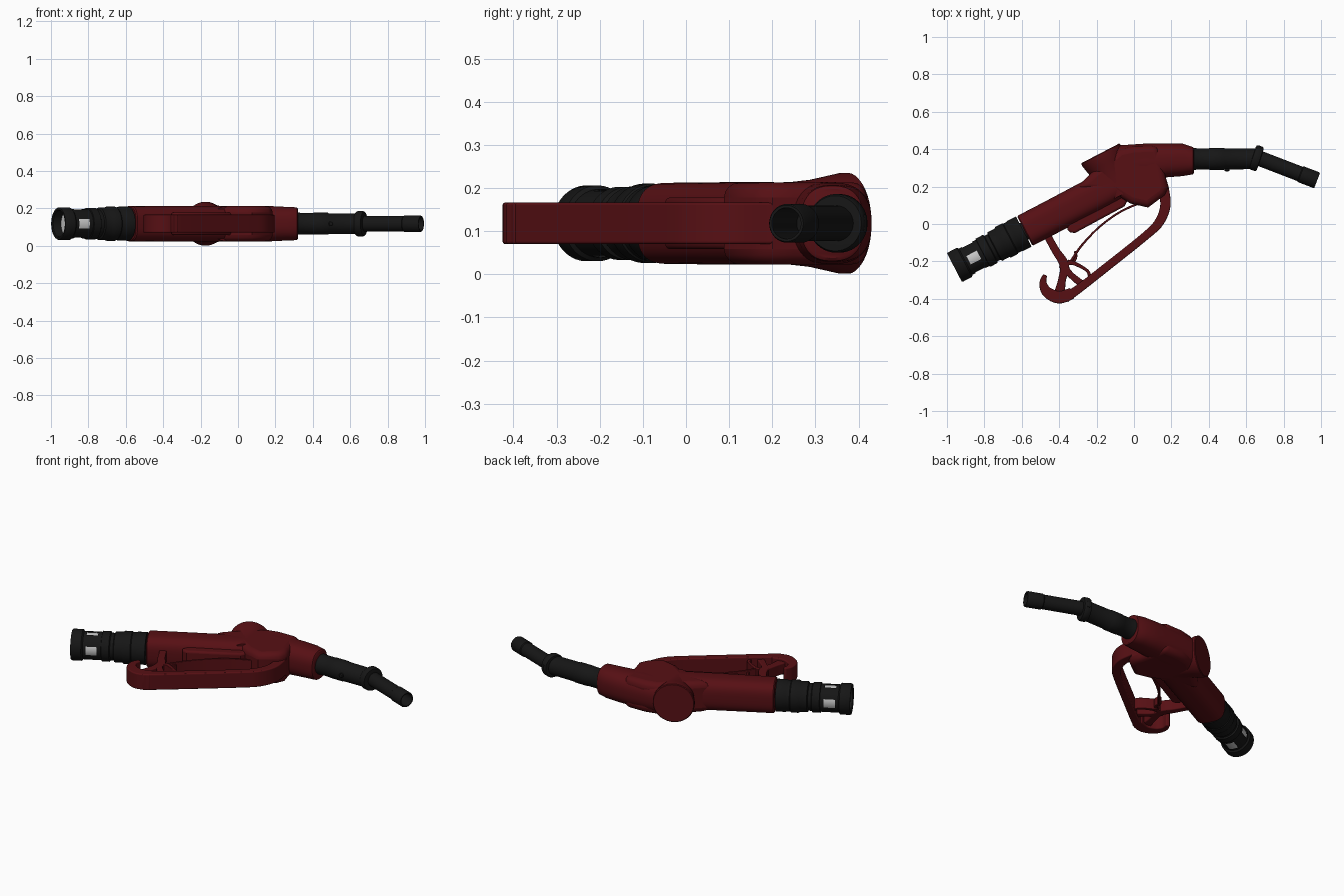
import bpy, bmesh, math
from mathutils import Vector

ZC = 0.118


def mat(name, c):
    m = bpy.data.materials.new(name)
    m.diffuse_color = (*c, 1)
    return m


RED = mat("dark_red", (0.095, 0.005, 0.007))
BLACK = mat("black", (0.008, 0.008, 0.008))


def finish(bm, name, m, bevel=0.0):
    bmesh.ops.recalc_face_normals(bm, faces=bm.faces)
    me = bpy.data.meshes.new(name)
    bm.to_mesh(me)
    bm.free()
    ob = bpy.data.objects.new(name, me)
    bpy.context.collection.objects.link(ob)
    if m:
        me.materials.append(m)
    if bevel:
        b = ob.modifiers.new("bevel", 'BEVEL')
        b.width, b.segments, b.limit_method = bevel, 4, 'ANGLE'
        b.angle_limit = math.radians(50)
    bpy.ops.object.select_all(action='DESELECT')
    ob.select_set(True)
    bpy.context.view_layer.objects.active = ob
    bpy.ops.object.shade_smooth_by_angle(angle=math.radians(35))
    return ob


def loft(name, origin, deg, sections, m, power=2.0, caps=True, n=48, windows=None):
    """Sections (t, sideways offset, half width, half height) along a flat axis."""
    a = math.radians(deg)
    d, u = Vector((math.cos(a), math.sin(a), 0)), Vector((-math.sin(a), math.cos(a), 0))
    o = Vector((*origin, ZC))
    bm = bmesh.new()
    rings = []
    for t, off, w, h in sections:
        ring = []
        for i in range(n):
            q = 2 * math.pi * (i + 0.5) / n
            c, s = math.cos(q), math.sin(q)
            x = math.copysign(abs(c) ** (2 / power), c) * w
            z = math.copysign(abs(s) ** (2 / power), s) * h
            ring.append(bm.verts.new(o + d * t + u * (off + x) + Vector((0, 0, z))))
        rings.append(ring)
    for k in range(len(rings) - 1):
        for i in range(n):
            if windows == k and (i + 3) % (n // 4) < 5:
                continue
            j = (i + 1) % n
            bm.faces.new((rings[k][i], rings[k][j], rings[k + 1][j], rings[k + 1][i]))
    if caps:
        bm.faces.new(rings[0])
        bm.faces.new(rings[-1])
    return finish(bm, name, m)


def turned(name, origin, deg, profile, m, **kw):
    return loft(name, origin, deg, [(t, 0, r, r) for t, r in profile], m, **kw)


def plate(name, outline, half, m, bevel=0.008):
    """Outline in the x-y plane extruded evenly about the mid height."""
    bm = bmesh.new()
    f = bm.faces.new([bm.verts.new((x, y, ZC - half)) for x, y in outline])
    r = bmesh.ops.extrude_face_region(bm, geom=[f])
    bmesh.ops.translate(bm, vec=(0, 0, 2 * half),
                        verts=[v for v in r['geom'] if isinstance(v, bmesh.types.BMVert)])
    return finish(bm, name, m, bevel)


def ribbon(name, pts, half, m, bevel=0.006, steps=6):
    """Smooth strip through (x, y, width) points."""
    p = [Vector(q) for q in pts]
    p = [2 * p[0] - p[1]] + p + [2 * p[-1] - p[-2]]
    c = []
    for i in range(1, len(p) - 2):
        for k in range(steps):
            t = k / steps
            c.append(0.5 * (2 * p[i] + (p[i + 1] - p[i - 1]) * t
                     + (2 * p[i - 1] - 5 * p[i] + 4 * p[i + 1] - p[i + 2]) * t * t
                     + (3 * p[i] - p[i - 1] - 3 * p[i + 1] + p[i + 2]) * t ** 3))
    c.append(p[-2])
    left, right = [], []
    for i, q in enumerate(c):
        e = c[min(i + 1, len(c) - 1)] - c[max(i - 1, 0)]
        nrm = Vector((-e.y, e.x)).normalized() * q.z / 2
        left.append((q.x + nrm.x, q.y + nrm.y))
        right.append((q.x - nrm.x, q.y - nrm.y))
    return plate(name, left + right[::-1], half, m, bevel)


# Hose coupling with four windows and a pale inner sleeve
HOSE, TILT = (-0.96, -0.233), 27.5
turned("hose_coupling", HOSE, TILT,
       [(0.1, 0.066), (0.005, 0.07), (0, 0.074), (0, 0.084), (0.006, 0.088), (0.06, 0.088),
        (0.068, 0.079), (0.085, 0.079), (0.148, 0.079), (0.17, 0.079), (0.172, 0.085),
        (0.215, 0.085), (0.22, 0.077), (0.238, 0.077), (0.243, 0.086), (0.285, 0.086),
        (0.295, 0.092), (0.335, 0.092), (0.34, 0.088), (0.36, 0.088), (0.365, 0.091),
        (0.418, 0.091), (0.418, 0.05)], BLACK, caps=False, windows=7)
turned("inner_sleeve", HOSE, TILT, [(0.05, 0.045), (0.05, 0.066), (0.07, 0.072), (0.2, 0.072),
                                    (0.2, 0.045)], None)
turned("swivel_core", HOSE, TILT, [(0.3, 0.05), (0.45, 0.05)], BLACK)

# Handle grip
loft("handle_grip", HOSE, TILT,
     [(0.424, 0, 0.084, 0.088), (0.43, 0, 0.09, 0.094), (0.6, 0, 0.09, 0.095),
      (0.85, 0, 0.092, 0.096), (1.08, 0, 0.09, 0.094)], RED, power=3)
plate("lever_housing", [(-0.36, -0.03), (-0.34, -0.045), (-0.315, -0.048), (-0.05, 0.095),
                        (0.0, 0.2), (-0.3, 0.1)], 0.06, RED, 0.012)

# Main valve body, flared round head and spout socket
plate("valve_body", [(-0.31, 0.19), (-0.22, 0.28), (-0.08, 0.40), (0.0, 0.418), (0.13, 0.42),
                     (0.17, 0.25), (0.185, 0.2), (0.165, 0.155), (0.075, 0.088), (-0.02, 0.11),
                     (-0.11, 0.165)], 0.095, RED, 0.035)
turned("round_head", (-0.18, 0.378), TILT - 90,
       [(0, 0.113), (0.004, 0.117), (0.02, 0.117), (0.06, 0.109), (0.1, 0.101), (0.15, 0.096),
        (0.25, 0.093)], RED)
loft("spout_socket", (0, 0.34), 0,
     [(-0.09, -0.02, 0.1, 0.094), (0.06, -0.01, 0.1, 0.096), (0.18, 0, 0.09, 0.094),
      (0.26, 0.003, 0.087, 0.09), (0.295, 0.0, 0.078, 0.089), (0.315, -0.001, 0.073, 0.087),
      (0.32, -0.001, 0.066, 0.08)], RED, power=2.5)

# Spout in two straight runs with a collar at the bend
turned("spout_base", (0.28, 0.348), 0,
       [(0, 0.059), (0.05, 0.059), (0.055, 0.057), (0.12, 0.057), (0.125, 0.059), (0.2, 0.059),
        (0.205, 0.056), (0.37, 0.055)], BLACK)
turned("spout_collar", (0.655, 0.352), -18,
       [(-0.022, 0.055), (-0.02, 0.064), (-0.013, 0.068), (0.013, 0.068), (0.02, 0.064),
        (0.022, 0.045)], BLACK)
turned("spout_tube", (0.645, 0.361), -21,
       [(0, 0.041), (0.26, 0.041), (0.265, 0.045), (0.352, 0.045), (0.358, 0.042),
        (0.358, 0.036), (0.2, 0.035)], BLACK)
turned("spout_stud", (0.497, 0.315), -90, [(0, 0.013), (0.03, 0.013), (0.033, 0.009)],
       BLACK, n=16)
plate("collar_tab", [(0.645, 0.40), (0.67, 0.42), (0.682, 0.415), (0.68, 0.39)], 0.02, BLACK, 0.003)

# Hand guard with hanging hook
ribbon("hand_guard", [(0.155, 0.2, 0.06), (0.168, 0.10, 0.055), (0.135, 0.01, 0.05),
                      (0.06, -0.065, 0.044), (-0.14, -0.225, 0.044), (-0.30, -0.35, 0.046),
                      (-0.37, -0.395, 0.056)], 0.048, RED)
ribbon("hook", [(-0.33, -0.37, 0.06), (-0.40, -0.392, 0.066), (-0.462, -0.366, 0.058),
                (-0.486, -0.318, 0.04), (-0.476, -0.272, 0.022)], 0.048, RED)
ribbon("hook_strut", [(-0.47, -0.05, 0.04), (-0.42, -0.14, 0.042), (-0.372, -0.22, 0.05),
                      (-0.385, -0.30, 0.042), (-0.4, -0.38, 0.06)], 0.034, RED)
ribbon("cross_strut", [(-0.385, -0.215, 0.045), (-0.34, -0.27, 0.034), (-0.275, -0.325, 0.04)],
       0.034, RED)
ribbon("lever_rest", [(-0.355, -0.205, 0.03), (-0.32, -0.21, 0.022), (-0.25, -0.25, 0.016),
                      (-0.235, -0.29, 0.02)], 0.034, RED, 0.003)

# Trigger lever and its catch
ribbon("trigger_lever", [(-0.335, -0.195, 0.014), (-0.28, -0.115, 0.012), (-0.19, -0.02, 0.011),
                         (-0.09, 0.055, 0.011), (0.0, 0.1, 0.012), (0.06, 0.12, 0.016)],
       0.036, RED, 0.003)
ribbon("lever_catch", [(-0.315, -0.145, 0.014), (-0.31, -0.175, 0.014), (-0.325, -0.21, 0.014)],
       0.025, RED, 0.003)
